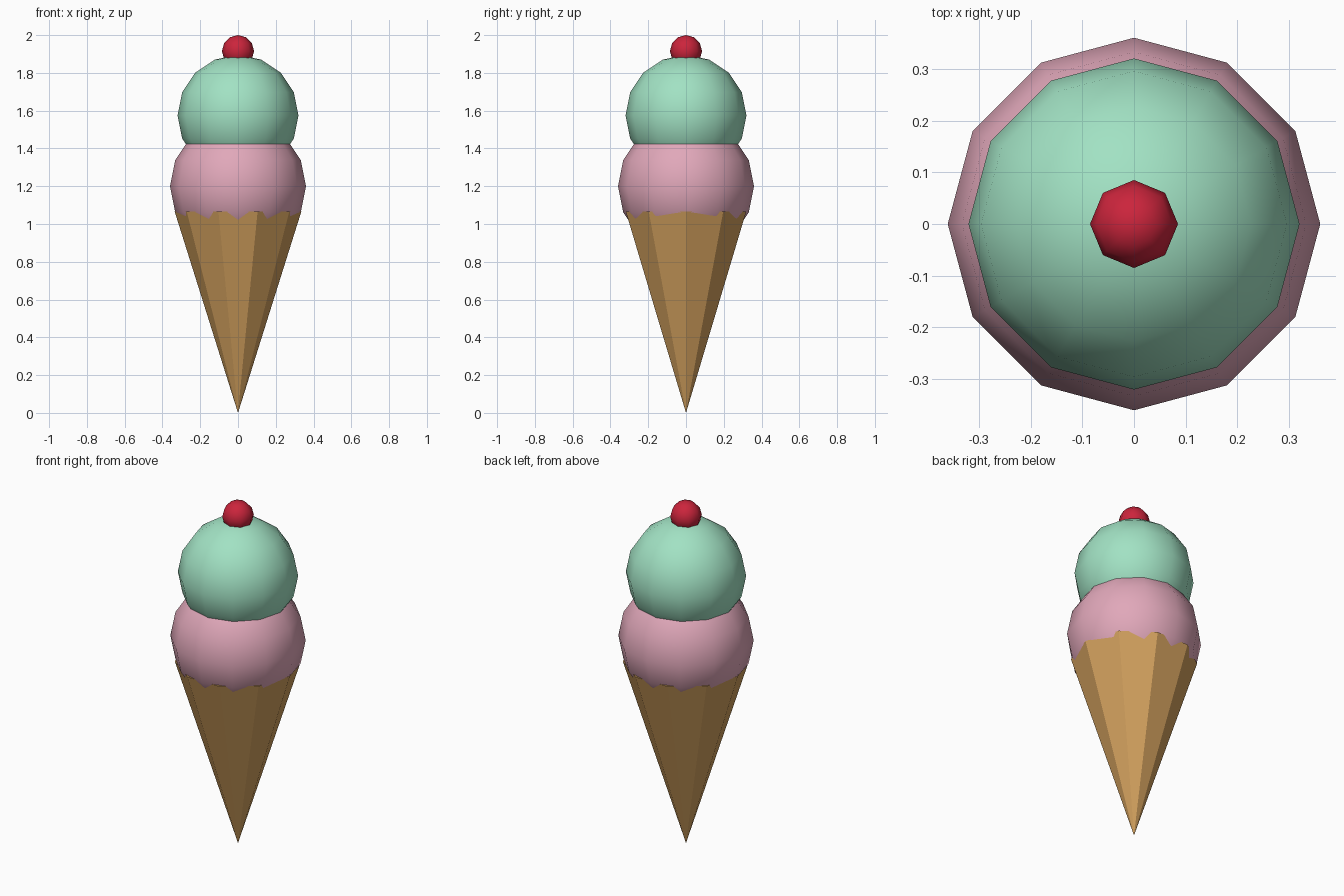
import bpy
import bmesh
import math
from mathutils import Vector

cube = bpy.data.objects.get("Cube")
if cube:
    bpy.data.objects.remove(cube, do_unlink=True)


def make_material(name, rgb):
    mat = bpy.data.materials.new(name)
    mat.use_nodes = True
    colour = (*rgb, 1.0)
    mat.diffuse_color = colour
    mat.node_tree.nodes["Principled BSDF"].inputs["Base Color"].default_value = colour
    return mat


def finish(bm, name, mat, z, smooth):
    bmesh.ops.recalc_face_normals(bm, faces=bm.faces[:])
    for face in bm.faces:
        face.smooth = smooth
    mesh = bpy.data.meshes.new(name)
    bm.to_mesh(mesh)
    bm.free()
    mesh.materials.append(mat)
    obj = bpy.data.objects.new(name, mesh)
    obj.location.z = z
    bpy.context.collection.objects.link(obj)
    return obj


def ball(name, mat, radius, z, segments, rings):
    bm = bmesh.new()
    bmesh.ops.create_uvsphere(bm, u_segments=segments, v_segments=rings, radius=radius)
    return finish(bm, name, mat, z, True)


def cone(name, mat, radius, height, sides):
    # Spin a closed side-and-cap profile around z, with a corner on the x axis
    bm = bmesh.new()
    points = [(0, 0, 0), (radius, 0, height), (0, 0, height)]
    verts = [bm.verts.new(p) for p in points]
    edges = [bm.edges.new(pair) for pair in zip(verts, verts[1:])]
    bmesh.ops.spin(bm, geom=verts + edges, cent=Vector(), axis=Vector((0, 0, 1)),
                   angle=math.tau, steps=sides)
    bmesh.ops.remove_doubles(bm, verts=bm.verts[:], dist=0.0001)
    return finish(bm, name, mat, 0, False)


wafer = make_material("wafer tan", (0.64, 0.35, 0.11))
pink = make_material("strawberry pink", (0.75, 0.39, 0.49))
mint = make_material("mint green", (0.36, 0.76, 0.55))
red = make_material("cherry red", (0.60, 0.018, 0.045))

# Faceted wafer cone
cone("wafer_cone", wafer, 0.335, 1.065, 10)

# Two stacked scoops and the cherry
ball("lower_scoop", pink, 0.36, 1.20, 12, 8)
ball("upper_scoop", mint, 0.32, 1.575, 12, 8)
ball("cherry", red, 0.085, 1.915, 8, 6)
